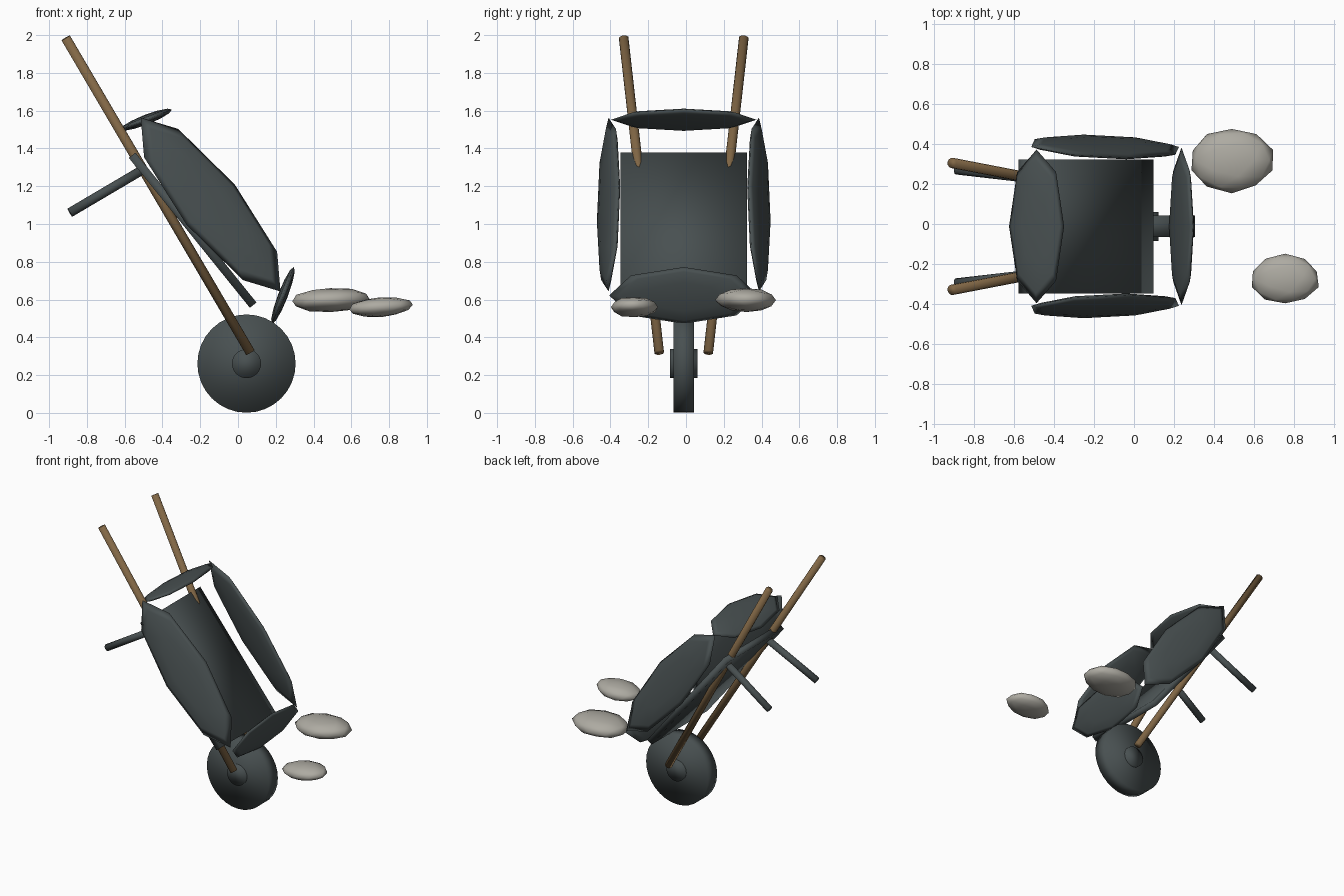
import bpy
import bmesh
import random
from mathutils import Matrix, Vector

random.seed(4)
cube = bpy.data.objects.get("Cube")
if cube:
    bpy.data.objects.remove(cube)

MID = -0.012  # y of the barrow's symmetry plane


def material(name, color):
    m = bpy.data.materials.new(name)
    m.use_nodes = True
    m.diffuse_color = (*color, 1)
    bsdf = next(n for n in m.node_tree.nodes if n.type == 'BSDF_PRINCIPLED')
    bsdf.inputs["Base Color"].default_value = (*color, 1)
    return m


slate = material("dark_slate", (0.065, 0.08, 0.082))
wood = material("brown_wood", (0.22, 0.135, 0.06))
rock = material("pale_stone", (0.42, 0.405, 0.36))


def finish(name, bm, mat):
    bmesh.ops.recalc_face_normals(bm, faces=bm.faces)
    for f in bm.faces:
        f.smooth = True
    mesh = bpy.data.meshes.new(name)
    bm.to_mesh(mesh)
    bm.free()
    mesh.materials.append(mat)
    obj = bpy.data.objects.new(name, mesh)
    bpy.context.collection.objects.link(obj)
    return obj


def frame(center, a, b, c):
    """Matrix whose axes are the given vectors."""
    m = Matrix((a, b, c)).transposed().to_4x4()
    m.translation = center
    return m


def rod(name, start, end, radius, mat, sides=12):
    start, end = Vector(start), Vector(end)
    axis = end - start
    turn = axis.to_track_quat('Z', 'Y').to_matrix().to_4x4()
    bm = bmesh.new()
    bmesh.ops.create_cone(bm, cap_ends=True, segments=sides, radius1=radius,
                          radius2=radius, depth=axis.length,
                          matrix=Matrix.Translation((start + end) / 2) @ turn)
    return finish(name, bm, mat)


def panel(name, center, long, short, thick=0.03):
    """Flattened eight-sided ellipsoid."""
    long, short = Vector(long), Vector(short)
    normal = long.cross(short).normalized() * thick
    bm = bmesh.new()
    bmesh.ops.create_uvsphere(bm, u_segments=8, v_segments=6, radius=1,
                              matrix=frame(center, long, short, normal))
    return finish(name, bm, slate)


def stone(name, center, size, tilt):
    bm = bmesh.new()
    bmesh.ops.create_icosphere(bm, subdivisions=2, radius=1)
    for v in bm.verts:
        v.co *= random.uniform(0.95, 1.03)
    bm.transform(Matrix.Translation(center) @ Matrix.Rotation(tilt, 4, 'Y')
                 @ Matrix.Diagonal((*size, 1)))
    return finish(name, bm, rock)


# Wheel and hub
for name, radius, half in (("wheel", 0.26, 0.054), ("wheel_hub", 0.077, 0.073)):
    rod(name, (0.045, MID - half, 0.261), (0.045, MID + half, 0.261),
        radius, slate, 32)

# Handles, legs and tray sides, mirrored across the middle
for side, s in (("left", 1), ("right", -1)):
    rod(side + "_handle", (0.065, MID + s * 0.13, 0.32),
        (-0.912, MID + s * 0.318, 1.985), 0.026, wood)
    rod(side + "_leg", (-0.5, MID + s * 0.24, 1.29),
        (-0.89, MID + s * 0.285, 1.06), 0.025, slate)
    panel(side + "_tray_side", (-0.145, MID + s * 0.398, 1.103),
          (-0.37, 0, 0.46), (0.128, -s * 0.055, 0.106))

# Tray floor
along = Vector((0.63, 0, -0.78)).normalized()
across = Vector((0, 1, 0))
bm = bmesh.new()
bmesh.ops.create_cube(bm, size=1, matrix=frame(
    (-0.24, MID, 0.967), along * 1.02, across * 0.67, along.cross(across) * 0.045))
finish("tray_floor", bm, slate)

# Tray ends
panel("tray_front", (0.238, MID, 0.622), (0, 0.395, 0), (0.058, 0, 0.15), 0.026)
panel("tray_back", (-0.488, MID, 1.552), (0, 0.385, 0), (0.138, 0, 0.054), 0.026)

# Loose stones
stone("large_stone", (0.49, 0.32, 0.597), (0.213, 0.163, 0.065), -0.03)
stone("small_stone", (0.757, -0.275, 0.56), (0.174, 0.128, 0.053), -0.08)
